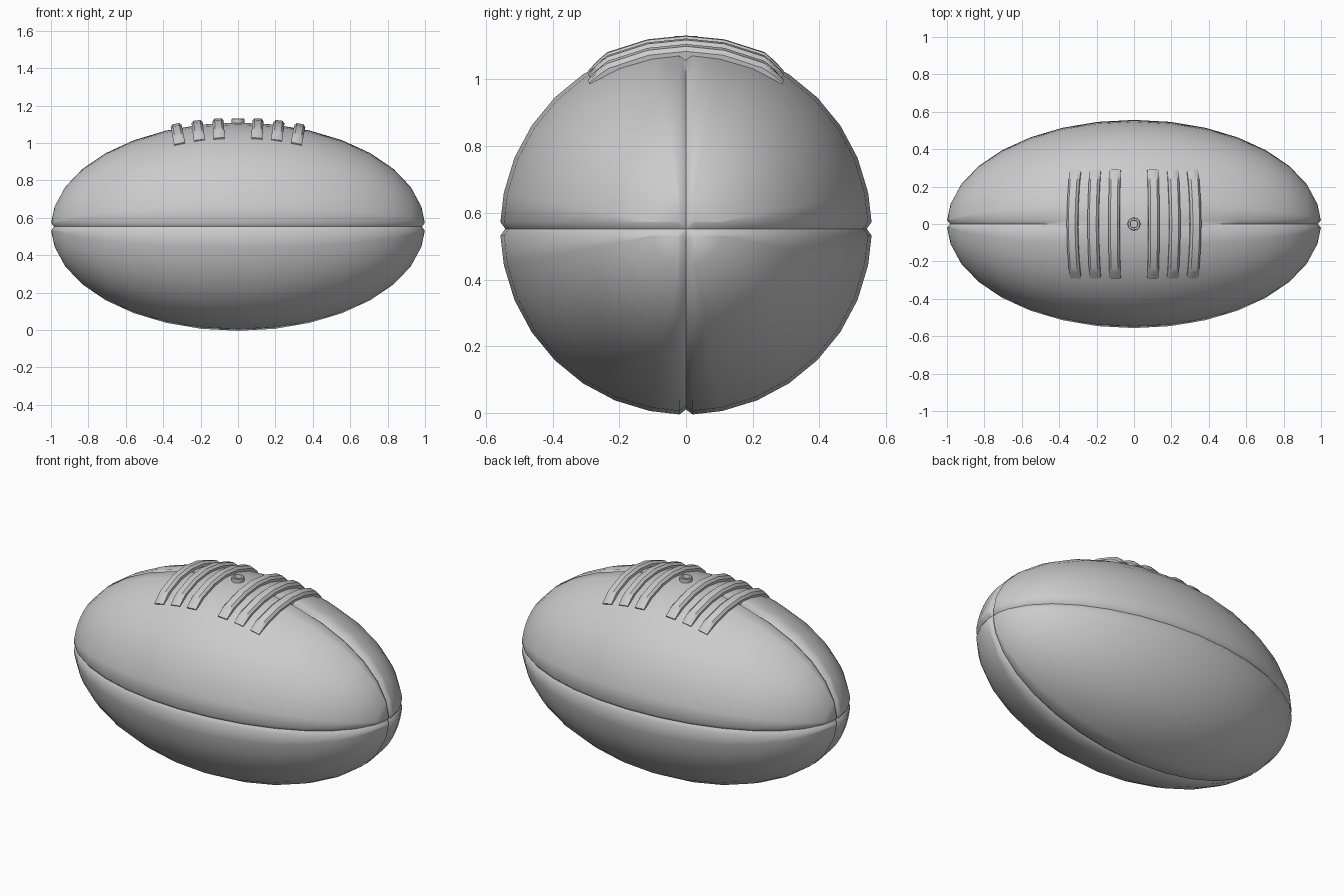
import bpy, bmesh, math
from mathutils import Vector

if "Cube" in bpy.data.objects:
    bpy.data.objects.remove(bpy.data.objects["Cube"])

A, R, CZ = 1.0, 0.557, 0.552      # half length, radius, centre height
GW, GD = 0.02, 0.015              # seam half width and depth


def finish(bm, name, angle):
    bmesh.ops.recalc_face_normals(bm, faces=bm.faces)
    me = bpy.data.meshes.new(name)
    bm.to_mesh(me)
    bm.free()
    ob = bpy.data.objects.new(name, me)
    bpy.context.collection.objects.link(ob)
    bpy.ops.object.select_all(action='DESELECT')
    ob.select_set(True)
    bpy.context.view_layer.objects.active = ob
    bpy.ops.object.shade_smooth_by_angle(angle=math.radians(angle))
    return ob


def normal_at(p):
    return Vector((p.x / A**2, p.y / R**2, (p.z - CZ) / R**2)).normalized()


def skin(bm, rings, closed=True):
    for a, b in zip(rings, rings[1:]):
        n = len(a)
        for i in range(n):
            j = (i + 1) % n
            bm.faces.new((a[i], a[j], b[j], b[i]))


# ball body: ellipsoid with four pressed seams meeting at the tips
def make_body():
    bm = bmesh.new()
    step = math.radians(11.25)
    tip = 0.055
    thetas = [tip] + [step * k for k in range(1, 16)] + [math.pi - tip]
    rings = []
    for th in thetas:
        r, x = R * math.sin(th), A * math.cos(th)
        d = math.asin(GW / r)
        if d < step:
            inner = [d] + [step * i for i in range(1, 8)] + [math.pi / 2 - d]
        else:
            inner = [d + (math.pi / 2 - 2 * d) * i / 8 for i in range(9)]
        ring = []
        for q in range(4):
            for k, a in enumerate([0] + inner):
                t = a + q * math.pi / 2
                p = Vector((x, r * math.cos(t), CZ + r * math.sin(t)))
                under_laces = q == 1 and abs(x) < 0.3
                if k == 0 and not under_laces:
                    p -= normal_at(p) * GD
                ring.append(bm.verts.new(p))
        rings.append(ring)
    skin(bm, rings)
    for ring, s in ((rings[0], 1), (rings[-1], -1)):
        pole = bm.verts.new((s * (A - 0.02), 0, CZ))
        for i in range(len(ring)):
            bm.faces.new((ring[i], ring[(i + 1) % len(ring)], pole))
    finish(bm, "ball_body", 50)


# lace: rounded strip that follows the curve of the ball
def make_lace(x0, name):
    section = [(-0.03, -0.02), (-0.03, 0.012), (-0.018, 0.025),
               (0.018, 0.025), (0.03, 0.012), (0.03, -0.02)]
    half = [(0.0, 1), (0.11, 1), (0.225, 1), (0.25, 0.7), (0.29, 0.15)]
    path = [(-y, h) for y, h in reversed(half[1:])] + half
    bm = bmesh.new()
    rings = []
    for y, h in path:
        x = x0 * (1.01 - 0.05 * (y / 0.29)**2)
        rad = R * math.sqrt(1 - x * x)
        p = Vector((x, y, CZ + math.sqrt(rad * rad - y * y)))
        n = normal_at(p)
        side = Vector((0, 1, 0)).cross(n).normalized()
        rings.append([bm.verts.new(p + side * u + n * (v * h if v > 0 else v))
                      for u, v in section])
    skin(bm, rings)
    bm.faces.new(rings[0])
    bm.faces.new(rings[-1])
    finish(bm, name, 40)


# valve: short hollow ring on top
def make_valve():
    bm = bmesh.new()
    profile = [(0.034, 1.08), (0.034, 1.128), (0.031, 1.131),
               (0.022, 1.131), (0.02, 1.128), (0.02, 1.112)]
    rings = []
    for r, z in profile:
        rings.append([bm.verts.new((r * math.cos(i * math.pi / 12),
                                    r * math.sin(i * math.pi / 12), z))
                      for i in range(24)])
    skin(bm, rings)
    bm.faces.new(rings[0])
    bm.faces.new(rings[-1])
    finish(bm, "valve", 40)


make_body()
for i, x in enumerate((-0.325, -0.215, -0.105, 0.105, 0.215, 0.325)):
    make_lace(x, f"lace_{i + 1}")
make_valve()
